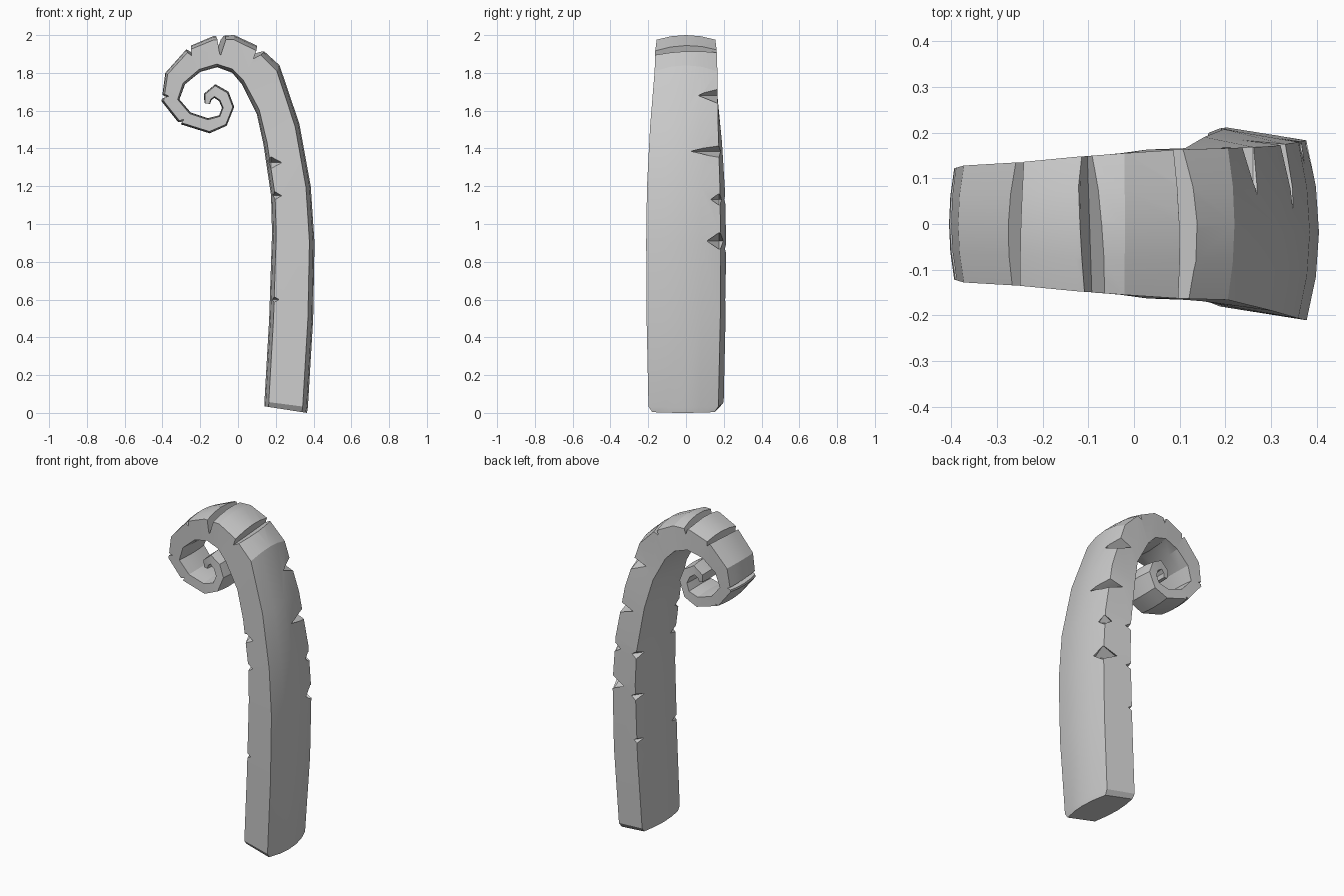
import bpy, bmesh
from mathutils import Vector

if "Cube" in bpy.data.objects:
    bpy.data.objects.remove(bpy.data.objects["Cube"])

# Stations along the stem: outer x, z, inner x, z, half width
STATIONS = [
    (.365, .0, .14, .035, .165), (.37, .03, .14, .06, .185), (.398, .5, .165, .5, .195),
    (.405, .9, .18, .95, .197), (.385, 1.2, .175, 1.15, .193), (.325, 1.53, .135, 1.42, .18),
    (.22, 1.84, .10, 1.58, .166), (.11, 1.94, .02, 1.74, .163), (-.02, 2.0, -.03, 1.80, .155),
    (-.13, 1.995, -.11, 1.83, .147), (-.26, 1.94, -.20, 1.805, .135), (-.385, 1.80, -.28, 1.74, .128),
    (-.405, 1.65, -.31, 1.66, .122), (-.31, 1.53, -.25, 1.59, .117), (-.15, 1.48, -.16, 1.56, .112),
    (-.06, 1.52, -.10, 1.575, .108), (-.02, 1.62, -.085, 1.615, .104), (-.05, 1.70, -.10, 1.65, .10),
    (-.12, 1.74, -.125, 1.668, .095), (-.18, 1.69, -.14, 1.657, .09), (-.178, 1.64, -.148, 1.635, .085)]
# Cross-section: fraction from outer to inner, side
SECTION = [(.12, -1), (.03, -.5), (0, 0), (.03, .5), (.12, 1),
           (.90, 1), (.97, .5), (1, 0), (.97, -.5), (.90, -1)]


def make_object(name, bm):
    bmesh.ops.recalc_face_normals(bm, faces=bm.faces[:])
    me = bpy.data.meshes.new(name)
    bm.to_mesh(me)
    bm.free()
    ob = bpy.data.objects.new(name, me)
    bpy.context.collection.objects.link(ob)
    return ob


# Curled stem, slightly skewed in its lower part
bm = bmesh.new()
rings = []
for ox, oz, ix, iz, w in STATIONS:
    o, i = Vector((ox, 0, oz)), Vector((ix, 0, iz))
    skew = .018 * max(0, min(1, (1.75 - oz) / .3)) if ox > .2 else 0
    ring = []
    for t, s in SECTION:
        p = o.lerp(i, t)
        p.y = s * w + skew * (2 * t - 1)
        ring.append(bm.verts.new(p))
    rings.append(ring)
n = len(SECTION)
for a, b in zip(rings, rings[1:]):
    for k in range(n):
        bm.faces.new((a[k], a[(k + 1) % n], b[(k + 1) % n], b[k]))
bm.faces.new(rings[0])
bm.faces.new(rings[-1])
stem = make_object("curled_stem", bm)

cut = bmesh.new()


def chip(c, size):
    """Octahedral chip knocked out of an edge."""
    c = Vector(c)
    x, y, z = (Vector((size[0], 0, 0)), Vector((0, size[1], 0)), Vector((0, 0, size[2])))
    ring = [cut.verts.new(c + v) for v in (x, y, -x, -y)]
    for tip in (cut.verts.new(c + z), cut.verts.new(c - z)):
        for k in range(4):
            cut.faces.new((ring[k], ring[(k + 1) % 4], tip))


def groove(x, z, half, front, back, slant):
    """V-shaped groove across the outer face of the curl."""
    p = Vector((x, 0, z))
    d = (Vector((-.12, 0, 1.66)) - p).normalized()
    t = Vector((d.z, 0, -d.x))
    ends = []
    for y, depth, s in ((-.25, front, -slant), (.25, back, slant)):
        c = p + t * s + Vector((0, y, 0))
        ends.append([cut.verts.new(v) for v in
                     (c + d * depth, c + t * half * 1.5 - d * .04, c - t * half * 1.5 - d * .04)])
    a, b = ends
    cut.faces.new(a)
    cut.faces.new(b)
    for k in range(3):
        cut.faces.new((a[k], a[(k + 1) % 3], b[(k + 1) % 3], b[k]))


# Chips along the inner front edge, inner back edge and outer back edge
for x, z, s in ((.185, .6, .032), (.195, 1.15, .036), (.185, 1.325, .045)):
    chip((x - .01, -.18, z), (s + .012, .07, s * .75))
for x, z, s in ((.185, .6, .032), (.2, .87, .034), (.195, 1.13, .042)):
    chip((x - .01, .212, z), (s + .012, .07, s * .75))
for x, z, sx, sy, sz in ((.375, .91, .12, .075, .045), (.365, 1.13, .06, .05, .032),
                         (.34, 1.385, .11, .16, .035), (.26, 1.68, .11, .12, .045)):
    chip((x, .175, z), (sx, sy, sz))
# Grooves over the curl
groove(.125, 1.935, .03, .075, .06, .012)
groove(-.09, 2.0, .026, .125, .04, .012)
groove(-.265, 1.94, .024, .055, .045, -.01)
groove(-.403, 1.675, .018, .04, .03, .008)
groove(-.315, 1.53, .018, .04, .03, .008)
cutter = make_object("notch_cutter", cut)
cutter.hide_render = True

# Cut the notches, then clear the cutter away
mod = stem.modifiers.new("notches", 'BOOLEAN')
mod.operation = 'DIFFERENCE'
mod.solver = 'EXACT'
mod.use_self = True
mod.object = cutter
bpy.context.view_layer.objects.active = stem
stem.select_set(True)
bpy.ops.object.modifier_apply(modifier=mod.name)
bpy.data.objects.remove(cutter)
bpy.ops.object.shade_smooth_by_angle(angle=0.42)
